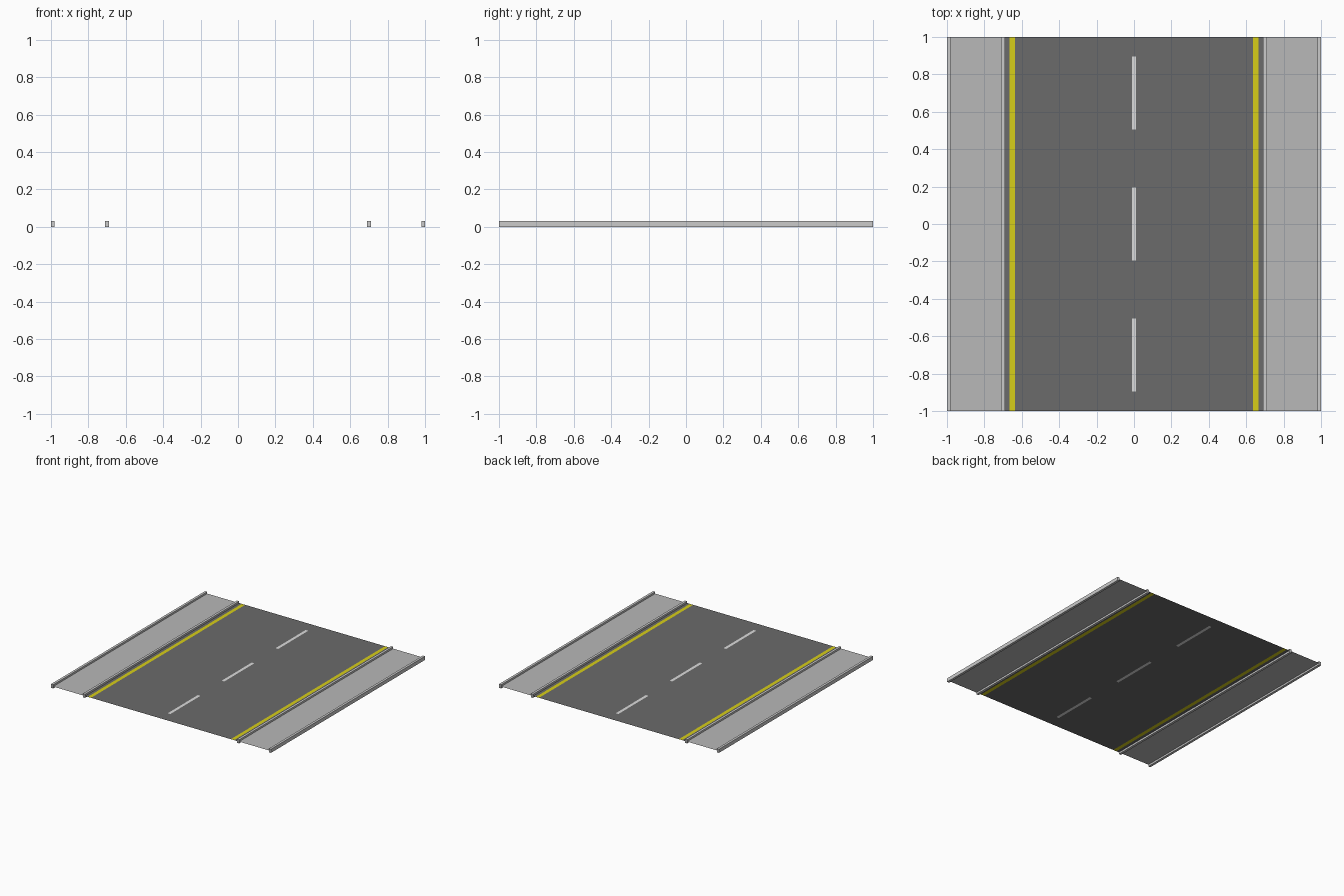
import bpy, bmesh

if "Cube" in bpy.data.objects:
    bpy.data.objects.remove(bpy.data.objects["Cube"])

DECK = 0.015      # height of road and pavement sheets
CURB_H = 0.03
HALF = 1.0


def material(name, r, g, b):
    m = bpy.data.materials.new(name)
    m.diffuse_color = (r, g, b, 1)
    m.use_nodes = True
    m.node_tree.nodes["Principled BSDF"].inputs["Base Color"].default_value = m.diffuse_color
    return m


asphalt = material("asphalt grey", 0.145, 0.145, 0.145)
paving = material("paving grey", 0.48, 0.48, 0.48)
kerb = material("curb light grey", 0.6, 0.6, 0.6)
yellow = material("line yellow", 0.68, 0.62, 0.01)
white = material("dash white", 0.72, 0.72, 0.72)


def sheet(name, xs, ys, mats, rule):
    """Flat sheet cut at xs and ys; rule(x, y) picks the material of each face."""
    bm = bmesh.new()
    grid = [[bm.verts.new((x, y, DECK)) for x in xs] for y in ys]
    for j in range(len(ys) - 1):
        for i in range(len(xs) - 1):
            f = bm.faces.new((grid[j][i], grid[j][i + 1], grid[j + 1][i + 1], grid[j + 1][i]))
            c = f.calc_center_median()
            f.material_index = rule(c.x, c.y)
    me = bpy.data.meshes.new(name)
    bm.to_mesh(me)
    bm.free()
    for m in mats:
        me.materials.append(m)
    ob = bpy.data.objects.new(name, me)
    bpy.context.collection.objects.link(ob)
    return ob


def box(name, x0, x1):
    bpy.ops.mesh.primitive_cube_add(size=1, location=((x0 + x1) / 2, 0, CURB_H / 2))
    ob = bpy.context.object
    ob.name = name
    ob.scale = (x1 - x0, 2 * HALF, CURB_H)
    ob.data.materials.append(kerb)
    return ob


# Road with painted edge lines and centre dashes as cut faces
def paint(x, y):
    if 0.635 < abs(x) < 0.665:
        return 1
    if abs(x) < 0.012 and any(abs(y - c) < 0.195 for c in (-0.7, 0, 0.7)):
        return 2
    return 0


half_x = [0.012, 0.635, 0.665, 0.7]
xs = [-x for x in reversed(half_x)] + half_x
ys = [-HALF] + [c + s * 0.195 for c in (-0.7, 0, 0.7) for s in (-1, 1)] + [HALF]
sheet("road", xs, ys, (asphalt, yellow, white), paint)

# Pavements and their curbs on both sides
for side, s in (("left", -1), ("right", 1)):
    sheet(side + "_pavement", sorted((s * 0.7, s * 1.0)), (-HALF, HALF), (paving,), lambda x, y: 0)
    box(side + "_inner_curb", *sorted((s * 0.69, s * 0.71)))
    box(side + "_outer_curb", *sorted((s * 0.98, s * 1.0)))
